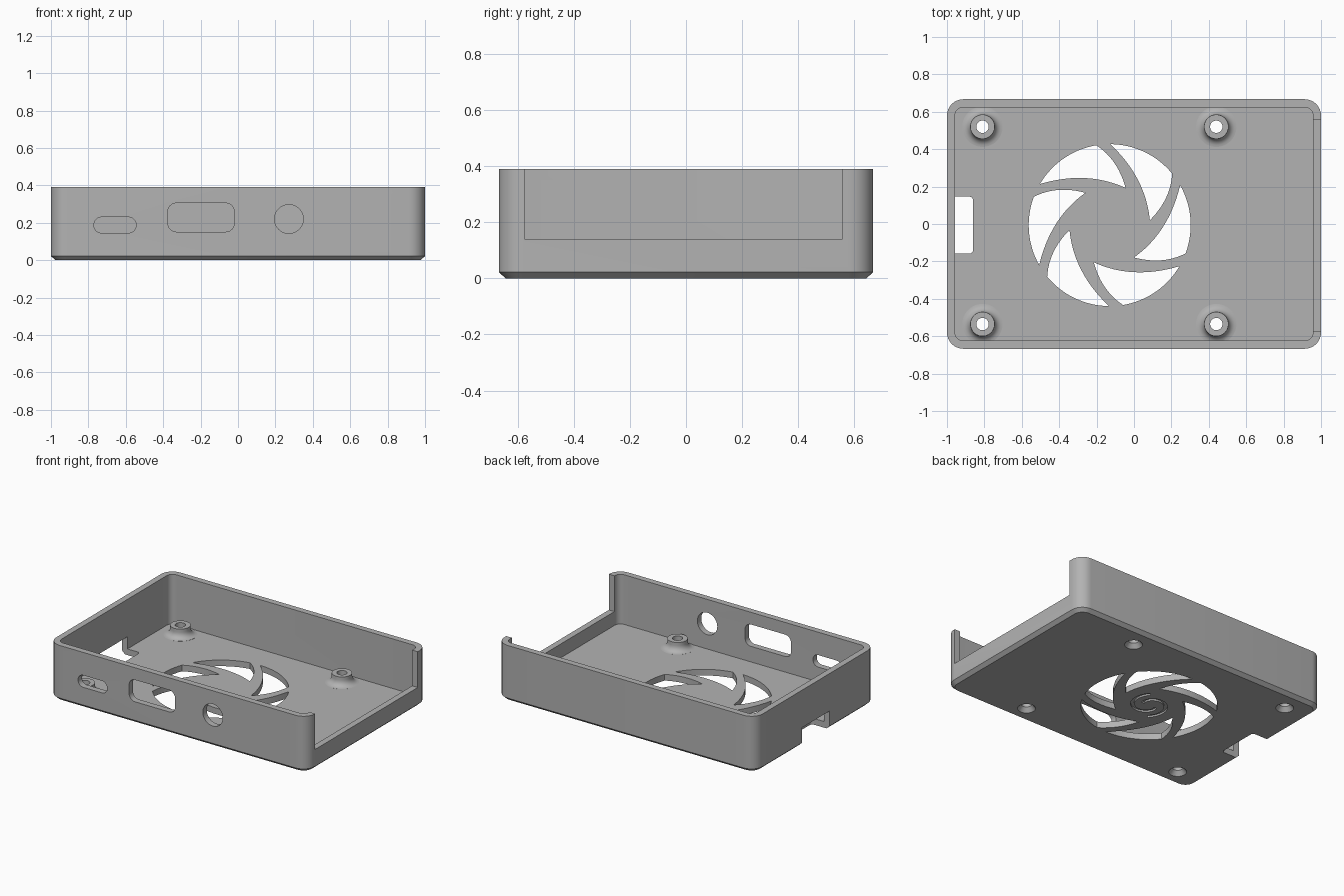
import bpy, bmesh
from math import sin, cos, pi, radians, hypot, atan2
from mathutils import Vector

if "Cube" in bpy.data.objects:
    bpy.data.objects.remove(bpy.data.objects["Cube"], do_unlink=True)

HEIGHT, FLOOR, WALL = 0.39, 0.043, 0.043

grey = bpy.data.materials.new("plain grey")
grey.use_nodes = True
colour = (0.45, 0.45, 0.45, 1)
grey.diffuse_color = colour
grey.node_tree.nodes["Principled BSDF"].inputs["Base Color"].default_value = colour


def rounded_rect(x0, x1, y0, y1, r, steps=8):
    corners = [(x1 - r, y1 - r), (x0 + r, y1 - r), (x0 + r, y0 + r), (x1 - r, y0 + r)]
    return [(cx + r * cos(a), cy + r * sin(a))
            for q, (cx, cy) in enumerate(corners)
            for a in [(q + i / steps) * pi / 2 for i in range(steps + 1)]]


def circle(cx, cy, r, n=48):
    return [(cx + r * cos(2 * pi * i / n), cy + r * sin(2 * pi * i / n)) for i in range(n)]


def loft(name, sections, upright=False):
    """Solid through (outline, level) sections; upright outlines lie in x-z."""
    bm = bmesh.new()
    rings = [[bm.verts.new((u, w, v) if upright else (u, v, w)) for u, v in outline]
             for outline, w in sections]
    for low, high in zip(rings, rings[1:]):
        for i in range(len(low)):
            j = (i + 1) % len(low)
            bm.faces.new((low[i], low[j], high[j], high[i]))
    bm.faces.new(rings[0][::-1])
    bm.faces.new(rings[-1])
    bmesh.ops.recalc_face_normals(bm, faces=bm.faces)
    mesh = bpy.data.meshes.new(name)
    bm.to_mesh(mesh)
    bm.free()
    mesh.materials.append(grey)
    ob = bpy.data.objects.new(name, mesh)
    bpy.context.collection.objects.link(ob)
    return ob


def combine(target, tool, operation="DIFFERENCE"):
    mod = target.modifiers.new("combine", "BOOLEAN")
    mod.operation, mod.solver, mod.object = operation, "EXACT", tool
    bpy.context.view_layer.objects.active = target
    bpy.ops.object.modifier_apply(modifier=mod.name)
    bpy.data.objects.remove(tool, do_unlink=True)


def bend(a, mid, b, n=12):
    """Points from a towards b on a parabola through mid (b left out)."""
    a, mid, b = Vector(a), Vector(mid), Vector(b)
    c = 2 * mid - (a + b) / 2
    return [a * (1 - t) ** 2 + c * 2 * t * (1 - t) + b * t * t
            for t in [i / n for i in range(n)]]


# Tray with bevelled bottom edge
def footprint(inset):
    return rounded_rect(-1 + inset, 1 - inset, -0.667 + inset, 0.667 - inset, 0.087 - inset)


tray = loft("case_tray", [(footprint(0.024), 0), (footprint(0), 0.022), (footprint(0), HEIGHT)])
combine(tray, loft("cavity", [(footprint(WALL), FLOOR), (footprint(WALL), 1)]))

# Flared standoffs with countersunk screw holes
posts = [(x, y) for x in (-0.81, 0.44) for y in (-0.535, 0.52)]
for x, y in posts:
    profile = [(0.108, 0.02)]
    profile += [(0.108 - 0.043 * sin(a), FLOOR + 0.0435 - 0.043 * cos(a))
                for a in [i * pi / 12 for i in range(7)]]
    profile += [(0.065, 0.108)]
    combine(tray, loft("standoff", [(circle(x, y, r), z) for r, z in profile]), "UNION")
    hole = [(0.059, -0.01), (0.057, 0), (0.033, 0.03), (0.033, 0.2)]
    combine(tray, loft("screw_hole", [(circle(x, y, r), z) for r, z in hole]))

# Ports through the front wall
ports = [rounded_rect(-0.77, -0.545, 0.146, 0.23, 0.04),
         rounded_rect(-0.375, -0.02, 0.152, 0.305, 0.045),
         circle(0.272, 0.22, 0.077)]
for port in ports:
    combine(tray, loft("port", [(port, -0.8), (port, -0.55)], upright=True))

# Wide opening in the right-hand wall
opening = rounded_rect(0.93, 1.1, -0.576, 0.557, 0.001, 1)
combine(tray, loft("side_opening", [(opening, 0.14), (opening, 1)]))

# Card slot through the opposite wall and floor
slot = rounded_rect(-1.1, -0.86, -0.158, 0.146, 0.02)
combine(tray, loft("card_slot", [(slot, -0.1), (slot, 0.128)]))

# Swirling fan vents
FX, FY, RADIUS = -0.13, -0.006, 0.433
start, end = radians(29.5), radians(-20.5)
tip = (0.13, -0.173)
rim = [(RADIUS * cos(a), RADIUS * sin(a))
       for a in [end + (start - end) * i / 16 for i in range(17)]]
vent = [Vector(p) for p in rim[:-1]]
vent += bend(rim[-1], (0.285, -0.01), tip)
vent += bend(tip, (0.275, -0.188), rim[0])
for k in range(6):
    t = k * pi / 3
    turned = [(FX + p.x * cos(t) - p.y * sin(t), FY + p.x * sin(t) + p.y * cos(t)) for p in vent]
    combine(tray, loft("fan_vent", [(turned, -0.1), (turned, 0.09)]))

# Shallow curved grooves under the fan hub
for k in range(2):
    angles = [k * pi + 1.3 * pi * i / 24 for i in range(25)]
    radii = [0.05 + 0.09 * i / 24 for i in range(25)]
    edge = [[(FX + (r + d) * cos(a), FY + (r + d) * sin(a)) for a, r in zip(angles, radii)]
            for d in (-0.012, 0.012)]
    groove = edge[0] + edge[1][::-1]
    combine(tray, loft("hub_groove", [(groove, -0.05), (groove, 0.012)]))

# Smooth rounded corners, crisp edges
bpy.ops.object.select_all(action="DESELECT")
tray.select_set(True)
bpy.context.view_layer.objects.active = tray
bpy.ops.object.shade_smooth_by_angle(angle=radians(30))
